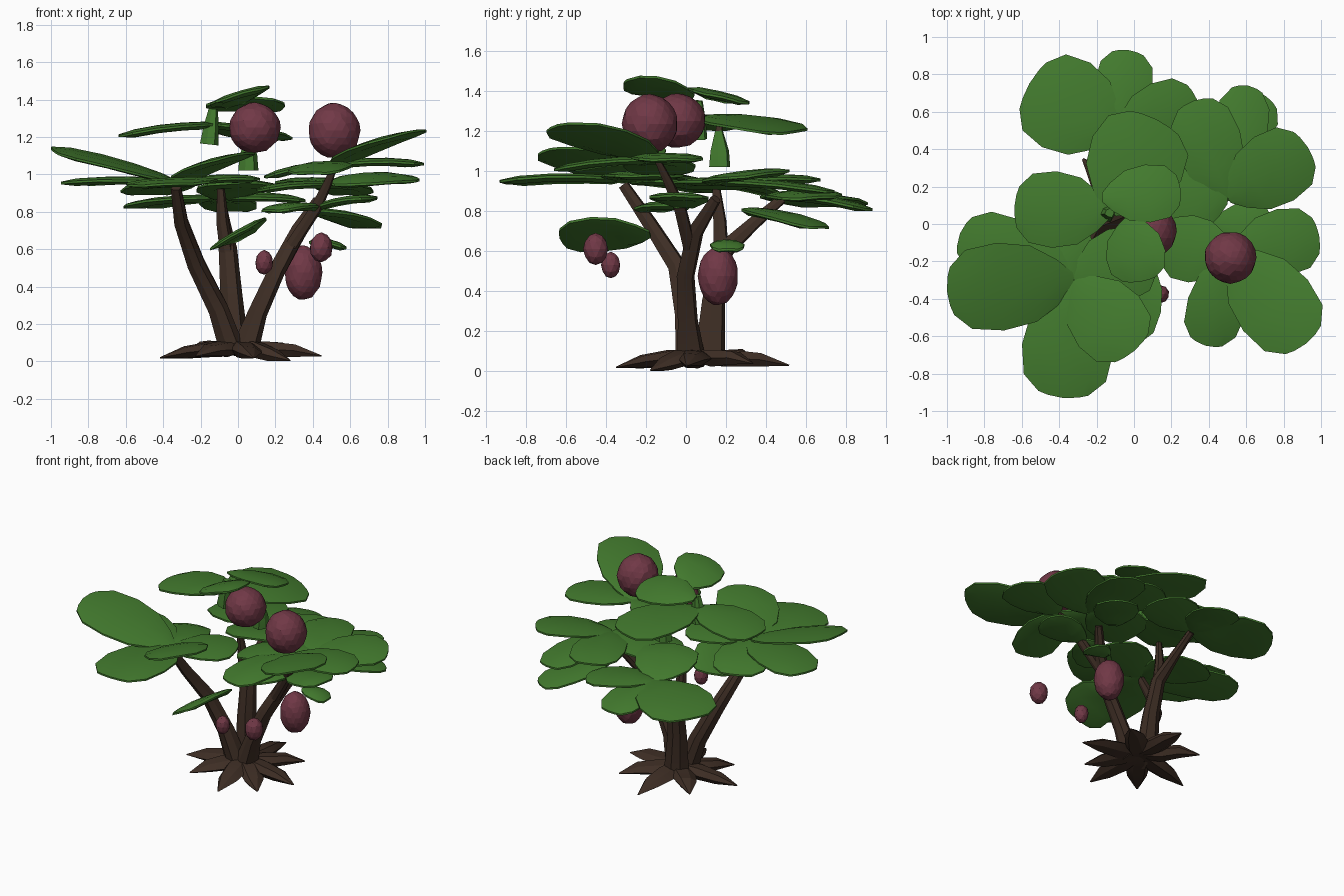
import bpy, bmesh, math
from mathutils import Vector, Matrix

cube = bpy.data.objects.get("Cube")
if cube:
    bpy.data.objects.remove(cube, do_unlink=True)


def material(name, rgb):
    mat = bpy.data.materials.new(name)
    mat.use_nodes = True
    mat.diffuse_color = (*rgb, 1)
    mat.node_tree.nodes["Principled BSDF"].inputs["Base Color"].default_value = (*rgb, 1)
    return mat


GREEN = material("leaf green", (0.055, 0.195, 0.027))
BARK = material("bark brown", (0.048, 0.027, 0.018))
PLUM = material("fruit plum", (0.165, 0.04, 0.062))


def finish(bm, name, mat, smooth=None):
    """Turn a bmesh into a named object with one material."""
    bmesh.ops.recalc_face_normals(bm, faces=bm.faces)
    mesh = bpy.data.meshes.new(name)
    bm.to_mesh(mesh)
    bm.free()
    mesh.materials.append(mat)
    obj = bpy.data.objects.new(name, mesh)
    bpy.context.collection.objects.link(obj)
    if smooth:
        bpy.ops.object.select_all(action="DESELECT")
        bpy.context.view_layer.objects.active = obj
        obj.select_set(True)
        bpy.ops.object.shade_smooth_by_angle(angle=math.radians(smooth))
    return obj


def tube(name, points, radii, mat, sides=7, flatten=1.0):
    """Faceted tapering limb through the given points."""
    bm = bmesh.new()
    pts = [Vector(p) for p in points]
    rings = []
    for i, (p, r) in enumerate(zip(pts, radii)):
        along = (pts[min(i + 1, len(pts) - 1)] - pts[max(i - 1, 0)]).normalized()
        ref = Vector((0, 0, 1)) if abs(along.z) < 0.6 else Vector((1, 0, 0))
        side = along.cross(ref).normalized()
        other = side.cross(along)
        ring = []
        for k in range(sides):
            a = math.tau * k / sides
            bump = 1.1 if k % 2 else 0.92
            ring.append(bm.verts.new(p + r * bump * (side * math.cos(a) + other * math.sin(a) * flatten)))
        rings.append(ring)
    for a, b in zip(rings, rings[1:]):
        for k in range(sides):
            n = (k + 1) % sides
            bm.faces.new((a[k], a[n], b[n], b[k]))
    bm.faces.new(rings[0])
    bm.faces.new(rings[-1])
    return finish(bm, name, mat, 25)


# Broad blunt leaf outline: fraction along, fraction of half width
OUTLINE = [(0, 0.16), (0.12, 0.5), (0.32, 0.87), (0.58, 1), (0.83, 0.9), (1, 0.55)]


def leaf(name, base, tip, width, roll=0.0, arch=0.018):
    """Leaf with a flattish top and a bowl-shaped underside; roll lifts its left edge."""
    bm = bmesh.new()
    base, tip = Vector(base), Vector(tip)
    along = tip - base
    side = Vector((-along.y, along.x, 0)).normalized() * width / 2
    side.z = roll
    layers = []
    for thick in (0.012, -0.028):
        rows = []
        for u, w in OUTLINE:
            row = []
            for v in (-1, -0.6, 0, 0.6, 1):
                p = base + along * (u - 0.04 * v * v * (u > 0.9)) + side * w * v
                edge = 0.3 if abs(v) == 1 or u in (0, 1) else 1
                p.z += arch * (math.sin(math.pi * u) - 0.5 * v * v * w) + thick * edge
                row.append(bm.verts.new(p))
            rows.append(row)
        for a, b in zip(rows, rows[1:]):
            for k in range(4):
                bm.faces.new((a[k], b[k], b[k + 1], a[k + 1]))
        layers.append(rows)
    # Rim joining the upper and lower sheets
    rims = [r[0] + [x[-1] for x in r[1:-1]] + r[-1][::-1] + [x[0] for x in r[-2:0:-1]] for r in layers]
    for k in range(len(rims[0])):
        bm.faces.new((rims[0][k - 1], rims[0][k], rims[1][k], rims[1][k - 1]))
    return finish(bm, name, GREEN, 30)


def cluster(name, base, leaves):
    for i, (x, y, z, width, roll) in enumerate(leaves):
        leaf(f"{name}_leaf_{i + 1}", base, (x, y, z), width, roll)


def fruit(name, centre, size, detail):
    bm = bmesh.new()
    bmesh.ops.create_icosphere(bm, subdivisions=detail, radius=1)
    for v in bm.verts:
        v.co *= 1 + 0.02 * math.sin(7 * v.co.x + 5 * v.co.y + 9 * v.co.z)
    bm.transform(Matrix.Translation(centre) @ Matrix.Diagonal((size[0], size[0], size[1], 1)))
    return finish(bm, name, PLUM)


# Star of flat roots: angle, reach, height of the tip
ROOTS = [(-8, 0.44, 0.03), (42, 0.4, 0.04), (88, 0.45, 0.03), (135, 0.4, 0.05),
         (188, 0.43, 0.02), (232, 0.38, 0.03), (280, 0.42, 0.02), (318, 0.36, 0.006)]
CENTRE = Vector((0.01, 0.065, 0))
UP = Vector((0, 0, 1))
for i, (angle, reach, tip) in enumerate(ROOTS):
    a = math.radians(angle)
    d = Vector((math.cos(a), math.sin(a), 0)) * reach
    tube(f"root_{i + 1}", [CENTRE + UP * 0.08, CENTRE + d * 0.35 + UP * 0.065,
                           CENTRE + d * 0.68 + UP * (tip + 0.028), CENTRE + d + UP * tip],
         [0.055, 0.08, 0.064, 0.006], BARK, 6, 0.55)

# Trunks and branches
tube("left_trunk", [(-0.02, 0.02, 0.05), (-0.1, 0.0, 0.28), (-0.22, -0.04, 0.52), (-0.3, -0.18, 0.74), (-0.33, -0.31, 0.93)],
     [0.07, 0.055, 0.048, 0.038, 0.028], BARK)
tube("middle_trunk", [(-0.01, 0.12, 0.05), (-0.03, 0.14, 0.35), (-0.05, 0.19, 0.6), (-0.07, 0.33, 0.73), (-0.09, 0.48, 0.86)],
     [0.08, 0.06, 0.05, 0.035, 0.025], BARK)
tube("right_trunk", [(0.04, 0.03, 0.05), (0.11, 0.01, 0.26), (0.21, 0, 0.48), (0.33, 0.05, 0.7), (0.43, 0.15, 0.86)],
     [0.075, 0.052, 0.046, 0.042, 0.028], BARK)
tube("right_branch", [(0.29, 0.02, 0.62), (0.42, -0.03, 0.82), (0.48, -0.09, 0.95), (0.52, -0.14, 1.05)],
     [0.035, 0.032, 0.024, 0.016], BARK)
tube("middle_branch", [(-0.05, 0.18, 0.55), (-0.08, 0.17, 0.75), (-0.09, 0.15, 0.93)], [0.04, 0.034, 0.02], BARK)
tube("hanging_bud", [(0.06, 0.17, 1.02), (0.06, 0.17, 1.1), (0.06, 0.165, 1.2)], [0.055, 0.048, 0.02], GREEN)
tube("bud_stalk", [(0.06, 0.165, 1.19), (0.05, 0.17, 1.25)], [0.02, 0.012], BARK)
tube("upper_stem", [(-0.15, 0.06, 1.16), (-0.14, 0.06, 1.25), (-0.13, 0.06, 1.35)], [0.05, 0.042, 0.025], GREEN)

# Leaf clusters, each leaf given by tip, width and roll
cluster("left", (-0.32, -0.3, 0.96), [
    (-1.0, -0.36, 1.14, 0.47, -0.03),
    (-0.93, -0.05, 0.96, 0.38, 0.0),
    (-0.38, -0.93, 0.95, 0.49, 0.01),
    (0.0, -0.68, 1.11, 0.42, 0.03),
    (0.1, -0.16, 0.98, 0.4, 0.0),
    (-0.5, 0.14, 0.9, 0.38, 0.0)])
cluster("back", (-0.09, 0.48, 0.88), [
    (-0.56, 0.75, 0.83, 0.52, 0.0),
    (-0.03, 0.93, 0.81, 0.31, 0.0),
    (0.34, 0.66, 0.87, 0.36, 0.01),
    (0.04, 0.08, 0.96, 0.42, 0.0)])
cluster("upper", (-0.13, 0.06, 1.27), [
    (0.12, 0.56, 1.2, 0.53, 0.02),
    (-0.64, 0.09, 1.21, 0.41, 0.0)])
leaf("top_front_leaf", (-0.02, 0.04, 1.38), (0.03, -0.31, 1.44), 0.32, 0.045)
leaf("top_back_leaf", (-0.17, 0.14, 1.37), (0.25, 0.18, 1.37), 0.31, -0.035)
cluster("right", (0.53, -0.15, 1.06), [
    (0.92, -0.64, 1.23, 0.44, 0.035),
    (0.38, -0.65, 1.01, 0.32, 0.0),
    (0.99, -0.06, 1.06, 0.36, 0.0),
    (0.14, -0.12, 0.99, 0.36, 0.0)])
cluster("rear_right", (0.5, 0.14, 0.95), [
    (0.93, 0.41, 0.99, 0.4, 0.02),
    (0.61, 0.74, 0.9, 0.3, 0.0),
    (0.32, 0.66, 0.96, 0.36, 0.0),
    (0.1, 0.14, 0.92, 0.42, 0.0)])
cluster("low_right", (0.42, 0.0, 0.83), [
    (0.74, -0.06, 0.88, 0.3, 0.0),
    (0.16, -0.2, 0.81, 0.26, 0.0)])
leaf("low_rear_leaf", (0.42, 0.29, 0.81), (0.71, 0.68, 0.72), 0.3)
leaf("low_front_leaf", (0.06, -0.18, 0.69), (-0.04, -0.63, 0.67), 0.29, 0.08)
leaf("small_low_leaf", (0.38, 0.2, 0.64), (0.58, 0.21, 0.61), 0.17)

# Fruits
fruit("upper_fruit", (0.09, -0.04, 1.25), (0.137, 0.135), 3)
fruit("right_fruit", (0.515, -0.18, 1.235), (0.138, 0.147), 3)
fruit("hanging_fruit", (0.35, 0.16, 0.475), (0.1, 0.145), 3)
fruit("small_fruit", (0.445, -0.45, 0.61), (0.062, 0.08), 2)
fruit("tiny_fruit", (0.14, -0.375, 0.53), (0.048, 0.066), 2)
